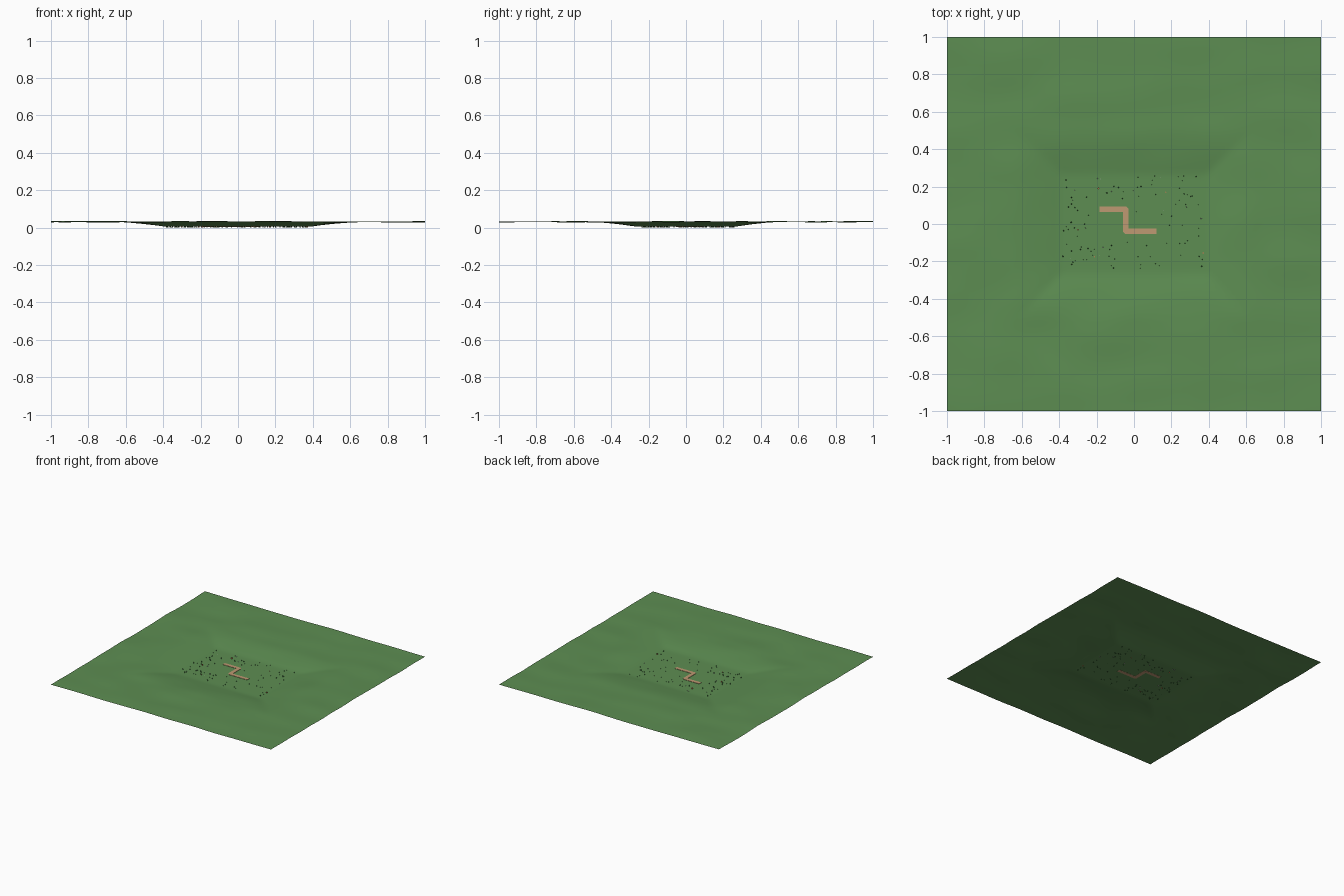
import bpy, bmesh, math, random
from mathutils import Matrix, Vector, noise

if "Cube" in bpy.data.objects:
    bpy.data.objects.remove(bpy.data.objects["Cube"])
random.seed(7)

def mat(name, rgb):
    m = bpy.data.materials.new(name)
    m.diffuse_color = (*rgb, 1)
    m.use_nodes = True
    m.node_tree.nodes["Principled BSDF"].inputs["Base Color"].default_value = m.diffuse_color
    return m

GRASS = mat("grass green", (0.11, 0.27, 0.085))
SAND = mat("path tan", (0.52, 0.32, 0.17))
LEAF = mat("dark leaf green", (0.03, 0.12, 0.03))
FLOWER = mat("flower orange", (0.6, 0.2, 0.08))
STONE = mat("pale stone", (0.35, 0.36, 0.33))
FLOOR = 0.005

def finish(bm, name, m):
    me = bpy.data.meshes.new(name)
    bm.to_mesh(me)
    bm.free()
    me.materials.append(m)
    ob = bpy.data.objects.new(name, me)
    bpy.context.collection.objects.link(ob)
    return ob

# rolling grass sheet with a flat rectangular basin
bm = bmesh.new()
bmesh.ops.create_grid(bm, x_segments=80, y_segments=80, size=1)
for v in bm.verts:
    x, y = v.co.x, v.co.y
    d = max(abs(x) - 0.39, abs(y) - 0.265, 0)
    t = min(d / 0.25, 1)
    t = 1 - (1 - t) ** 1.6
    wave = 0.006 * noise.noise(Vector((x * 3, y * 5, 4.2)))
    v.co.z = FLOOR + t * (0.026 + wave)
for f in bm.faces:
    f.smooth = True
finish(bm, "grass_ground", GRASS)

# bent footpath
outline = [(-0.185, 0.094), (-0.043, 0.094), (-0.03, 0.081), (-0.03, -0.025),
           (0.12, -0.025), (0.12, -0.054), (-0.047, -0.054), (-0.06, -0.041),
           (-0.06, 0.065), (-0.185, 0.065)]
bm = bmesh.new()
face = bm.faces.new([bm.verts.new((x, y, 0.004)) for x, y in outline])
top = bmesh.ops.extrude_face_region(bm, geom=[face])["geom"]
for v in top:
    if isinstance(v, bmesh.types.BMVert):
        v.co.z = 0.0075
bmesh.ops.recalc_face_normals(bm, faces=bm.faces)
finish(bm, "footpath", SAND)

# small plants, flowers and stones scattered over the basin
def clear_spot():
    while True:
        x, y = random.uniform(-0.38, 0.38), random.uniform(-0.25, 0.26)
        if not (-0.22 < x < 0.16 and -0.09 < y < 0.13) or (x > 0 and y > 0.02):
            return x, y

def scatter(name, m, spots, r, h, sides, tip):
    bm = bmesh.new()
    for x, y in spots:
        s = random.uniform(0.7, 1.2)
        place = Matrix.Translation((x, y, h * s / 2)) @ Matrix.Rotation(random.uniform(0, 6.28), 4, 'Z')
        bmesh.ops.create_cone(bm, cap_ends=True, segments=sides, radius1=r * s,
                              radius2=tip * s, depth=h * s, matrix=place)
    finish(bm, name, m)

scatter("grass_tufts", LEAF, [clear_spot() for _ in range(85)], 0.0045, 0.014, 5, 0)
scatter("flowers", FLOWER, [(0.17, 0.17), (0.37, -0.155), (-0.21, -0.175), (-0.19, 0.19),
                            (-0.3, -0.03)], 0.004, 0.012, 6, 0.004)
scatter("pebbles", STONE, [clear_spot() for _ in range(14)], 0.004, 0.009, 6, 0.002)
